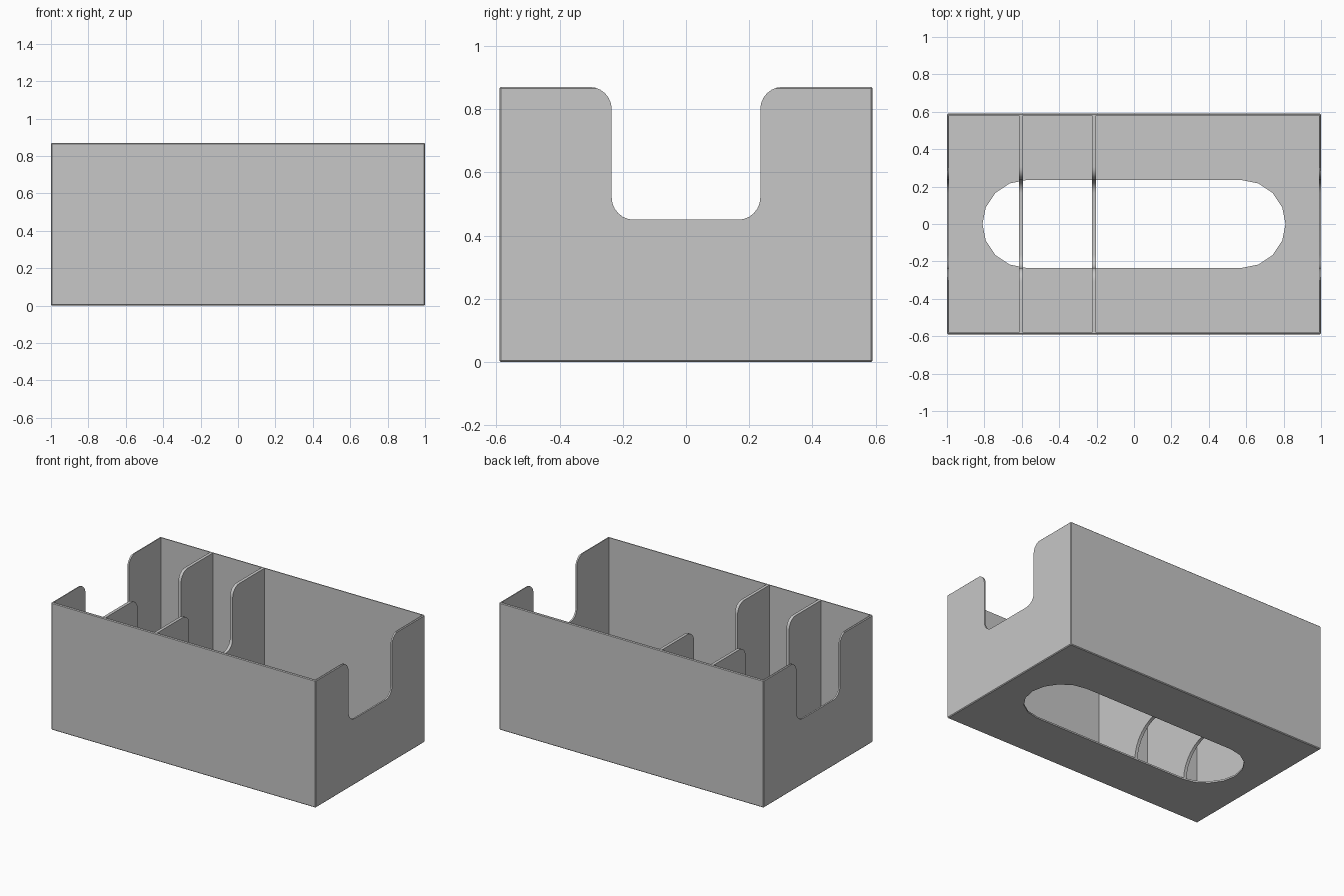
import bpy, bmesh
from math import cos, sin, pi
from mathutils import Vector

if "Cube" in bpy.data.objects:
    bpy.data.objects.remove(bpy.data.objects["Cube"], do_unlink=True)

LENGTH, DEPTH, HEIGHT = 2.0, 1.18, 0.87
WALL, DIVIDER, FLOOR = 0.011, 0.021, 0.011
GAP = 0.235            # half width of the notch, floor slot and arch
NOTCH_Z = 0.45         # bottom of the notch
FILLET = 0.07

grey = bpy.data.materials.new("plain grey")
grey.use_nodes = True
colour = (0.57, 0.57, 0.57, 1)
grey.diffuse_color = colour
grey.node_tree.nodes["Principled BSDF"].inputs["Base Color"].default_value = colour


def arc(cx, cy, r, start, end, steps):
    angles = [start + (end - start) * i / steps for i in range(steps + 1)]
    return [(cx + r * cos(a), cy + r * sin(a)) for a in angles]


def flip(points):
    return [(-a, b) for a, b in reversed(points)]


def make_object(name, bm):
    bmesh.ops.recalc_face_normals(bm, faces=bm.faces)
    mesh = bpy.data.meshes.new(name)
    bm.to_mesh(mesh)
    bm.free()
    mesh.materials.append(grey)
    obj = bpy.data.objects.new(name, mesh)
    bpy.context.collection.objects.link(obj)
    return obj


def prism(name, points, origin, axis):
    """Extrude a profile: (y, z) along x, or (x, y) along z."""
    bm = bmesh.new()
    place = (lambda a, b: Vector((0, a, b))) if axis.x else (lambda a, b: Vector((a, b, 0)))
    face = bm.faces.new([bm.verts.new(origin + place(a, b)) for a, b in points])
    ext = bmesh.ops.extrude_face_region(bm, geom=[face])
    verts = [v for v in ext["geom"] if isinstance(v, bmesh.types.BMVert)]
    bmesh.ops.translate(bm, verts=verts, vec=axis)
    return make_object(name, bm)


def box(name, size, bottom, bevel=0):
    bm = bmesh.new()
    bmesh.ops.create_cube(bm, size=1)
    bmesh.ops.scale(bm, verts=bm.verts, vec=size)
    bmesh.ops.translate(bm, verts=bm.verts, vec=(0, 0, bottom + size[2] / 2))
    if bevel:
        bmesh.ops.bevel(bm, geom=bm.edges[:], offset=bevel, segments=1,
                        affect="EDGES", profile=0.5)
    return make_object(name, bm)


def cut(target, cutter):
    mod = target.modifiers.new("cut", "BOOLEAN")
    mod.operation, mod.solver, mod.object = "DIFFERENCE", "EXACT", cutter
    bpy.context.view_layer.objects.active = target
    bpy.ops.object.modifier_apply(modifier=mod.name)
    bpy.data.objects.remove(cutter, do_unlink=True)


# Notch outline on the +y side, from the rim down to the notch bottom
half_notch = (arc(GAP + FILLET, HEIGHT - FILLET, FILLET, pi / 2, pi, 6)
              + arc(GAP - FILLET, NOTCH_Z + FILLET, FILLET, 0, -pi / 2, 6))
notch = half_notch + flip(half_notch)

# Open tray with chamfered outer edges
tray = box("tray", (LENGTH, DEPTH, HEIGHT), 0, 0.005)
cut(tray, box("cavity", (LENGTH - 2 * WALL, DEPTH - 2 * WALL, HEIGHT), FLOOR))

# Hand notch through both end walls
above = [(-GAP - FILLET, HEIGHT + 0.2), (GAP + FILLET, HEIGHT + 0.2)]
cut(tray, prism("notch_cutter", notch + above, Vector((-1.2, 0, 0)), Vector((2.4, 0, 0))))

# Long round-ended slot in the floor
centre = 0.81 - GAP
slot = (arc(centre, 0, GAP, -pi / 2, pi / 2, 8)
        + arc(-centre, 0, GAP, pi / 2, 3 * pi / 2, 8))
cut(tray, prism("slot_cutter", slot, Vector((0, 0, -0.1)), Vector((0, 0, 0.2))))

# Dividers with the same notch above and a round arch over the slot
side = DEPTH / 2 - WALL
arch = [(y, max(z, FLOOR)) for y, z in arc(0, 0, GAP, pi, 0, 16)]
outline = ([(side, HEIGHT)] + notch + [(-side, HEIGHT), (-side, FLOOR)]
           + arch + [(side, FLOOR)])
dividers = [prism(name, outline, Vector((x - DIVIDER / 2, 0, 0)), Vector((DIVIDER, 0, 0)))
            for name, x in (("outer_divider", -0.605), ("inner_divider", -0.215))]

# Smooth the fillets, keep the corners sharp
bpy.ops.object.select_all(action="DESELECT")
for obj in [tray] + dividers:
    obj.select_set(True)
bpy.context.view_layer.objects.active = tray
bpy.ops.object.shade_smooth_by_angle(angle=0.45)
